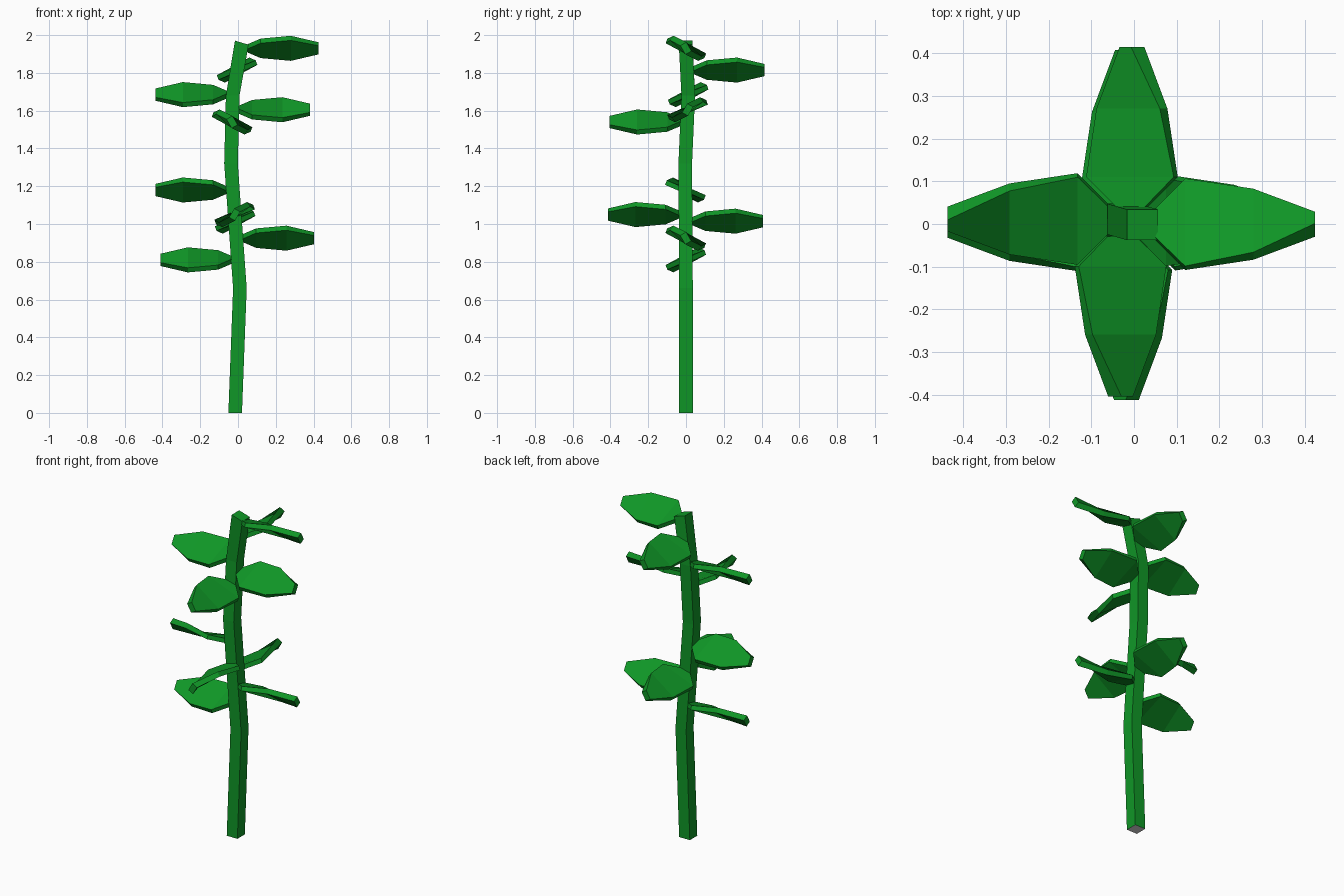
import bpy
import bmesh
from math import radians, sin, cos
from mathutils import Vector

cube = bpy.data.objects.get("Cube")
if cube:
    bpy.data.objects.remove(cube)


def make_material(name, color):
    mat = bpy.data.materials.new(name)
    mat.use_nodes = True
    mat.diffuse_color = color
    mat.node_tree.nodes["Principled BSDF"].inputs["Base Color"].default_value = color
    return mat


GREEN = make_material("leaf green", (0.005, 0.31, 0.02, 1))
GREY = make_material("cut end grey", (0.7, 0.7, 0.7, 1))


def loft(name, rings, materials):
    """Skin a chain of four-sided rings and cap both ends."""
    bm = bmesh.new()
    rows = [[bm.verts.new(p) for p in ring] for ring in rings]
    for a, b in zip(rows, rows[1:]):
        for i in range(4):
            j = (i + 1) % 4
            bm.faces.new((a[i], a[j], b[j], b[i]))
    start = bm.faces.new(rows[0][::-1])
    bm.faces.new(rows[-1])
    start.material_index = len(materials) - 1
    bmesh.ops.recalc_face_normals(bm, faces=bm.faces)
    mesh = bpy.data.meshes.new(name)
    bm.to_mesh(mesh)
    bm.free()
    for mat in materials:
        mesh.materials.append(mat)
    obj = bpy.data.objects.new(name, mesh)
    bpy.context.collection.objects.link(obj)
    return obj


def ring(center, u, v):
    return [center + u + v, center - u + v, center - u - v, center + u - v]


UP = Vector((0, 0, 1))

# Crooked square stem, with a slightly slanted top
path = [Vector(p) for p in [(-0.015, 0, 0), (0.01, 0, 0.66), (-0.037, -0.004, 1.32),
                            (-0.028, 0.012, 1.68), (0.02, -0.002, 1.96)]]
half = 0.036
stem_rings = []
for i, p in enumerate(path):
    lean = 0.3 if i == len(path) - 1 else 0
    stem_rings.append(ring(p, Vector((half, 0, -half * lean)), Vector((0, half, 0))))
loft("stem", stem_rings, [GREEN, GREY])


def stem_center(z):
    for a, b in zip(path, path[1:]):
        if z <= b.z:
            return a.lerp(b, (z - a.z) / (b.z - a.z))
    return path[-1].copy()


# Leaf stations: distance from stem, half width, half thickness, twist in degrees
STATIONS = [(0.035, 0.035, 0.013, 15), (0.105, 0.11, 0.013, 21),
            (0.265, 0.092, 0.015, 36), (0.41, 0.027, 0.018, 60)]


def add_leaf(name, z, out, tilt):
    out = Vector(out)
    side = UP.cross(out)
    base = stem_center(z)
    rings = []
    for dist, width, thick, twist in STATIONS:
        a = radians(twist) * tilt
        across = side * cos(a) + UP * sin(a)
        normal = UP * cos(a) - side * sin(a)
        rings.append(ring(base + out * dist, across * width, normal * thick))
    loft(name, rings, [GREEN])


# Leaves by side of the stem: height and direction of twist
LEAVES = {
    "right": ((-1, 0, 0), [(0.81, -1), (1.18, 1), (1.685, -1)]),
    "left": ((1, 0, 0), [(0.925, -1), (1.605, 1), (1.93, -1)]),
    "front": ((0, -1, 0), [(1.05, 1), (1.54, -1)]),
    "back": ((0, 1, 0), [(1.015, -1), (1.815, -1)]),
}
for side_name, (direction, leaves) in LEAVES.items():
    for n, (height, tilt) in enumerate(leaves, 1):
        add_leaf(f"{side_name}_leaf_{n}", height, direction, tilt)
